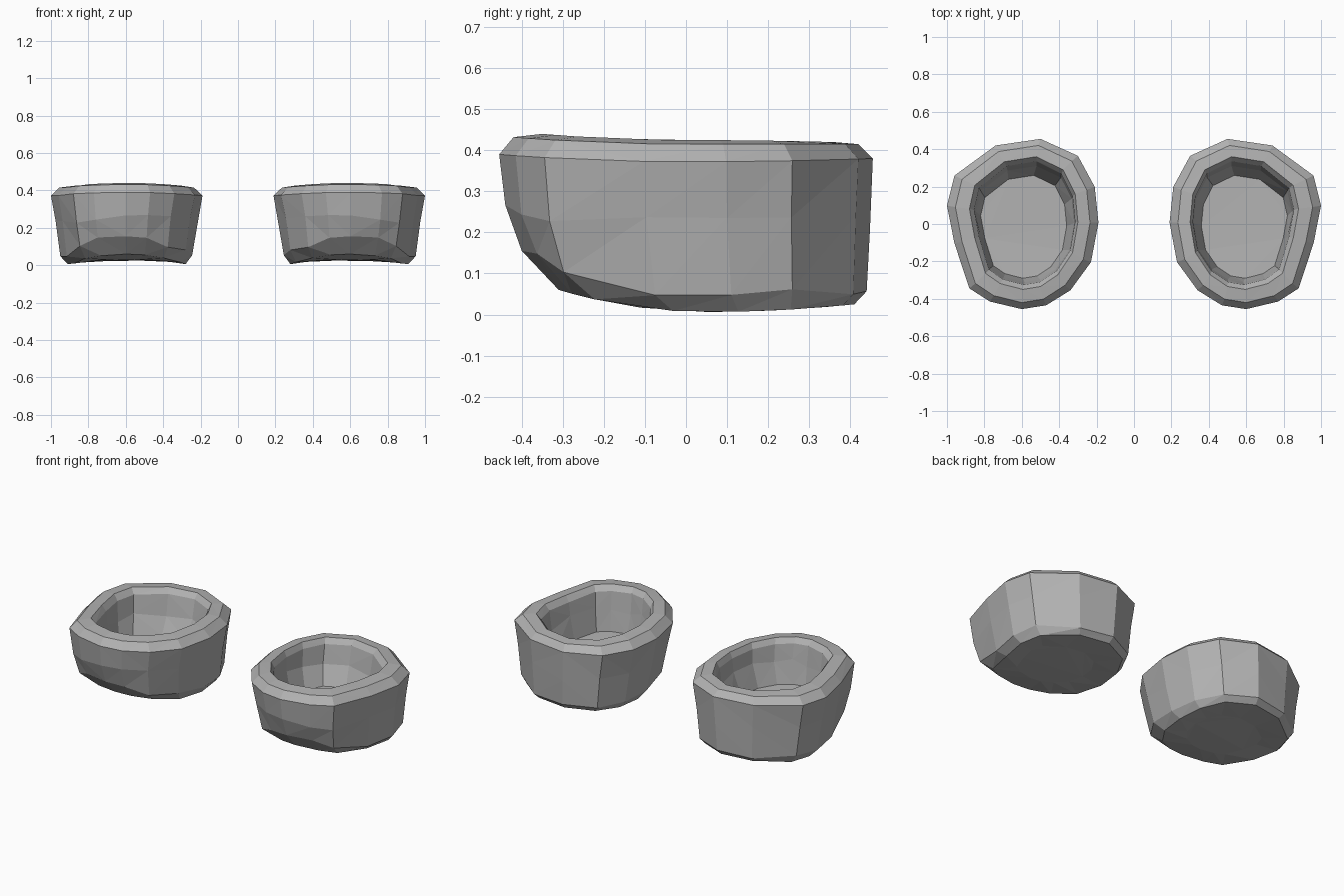
import bpy, bmesh, random
from mathutils import Vector

old = bpy.data.objects.get("Cube")
if old:
    bpy.data.objects.remove(old, do_unlink=True)

grey = bpy.data.materials.new("plain grey")
grey.use_nodes = True
grey.diffuse_color = (0.45, 0.45, 0.45, 1)
grey.node_tree.nodes["Principled BSDF"].inputs["Base Color"].default_value = (0.45, 0.45, 0.45, 1)

# Faceted footprint of the left shoe, seen from above
OUTLINE = [(.50, .455), (.74, .42), (.96, .26), (1, .10), (.96, -.10), (.88, -.34), (.77, -.41),
           (.60, -.45), (.47, -.43), (.34, -.35), (.23, -.20), (.19, .01), (.21, .20), (.30, .365)]

# Rings: x range, y range, then height at front, middle and back
RINGS = [
    (.40, .80, -.16, .24, .03, .025, .03),     # sole centre
    (.28, .91, -.31, .41, .06, .006, .025),    # sole edge
    (.245, .95, -.40, .44, .14, .065, .07),    # lower bevel
    (.22, .975, -.44, .448, .26, .22, .22),    # wall
    (.19, 1.0, -.455, .455, .39, .372, .38),   # widest line
    (.235, .955, -.42, .42, .432, .415, .415), # outer rim
    (.30, .88, -.35, .36, .44, .425, .42),     # inner rim
    (.315, .855, -.325, .335, .41, .39, .39),  # lip
    (.32, .845, -.31, .31, .30, .29, .28),     # inner wall
    (.36, .82, -.29, .26, .18, .17, .17),      # insole edge
]


def ring_points(x0, x1, y0, y1, front, mid, back):
    for px, py in OUTLINE:
        u, v = (px - .19) / .81, (py + .45) / .905
        t = 2 * v - 1
        z = mid + ((back if t > 0 else front) - mid) * t * t
        yield Vector((x0 + u * (x1 - x0), y0 + v * (y1 - y0), z))


def make_shoe(name, side):
    rng = random.Random(4)
    bm = bmesh.new()
    loops = []
    for level, ring in enumerate(RINGS):
        loop = []
        for p in ring_points(*ring):
            if level in (2, 3, 8):             # hand-cut unevenness of the walls
                p.z += rng.uniform(-.025, .025)
            loop.append(bm.verts.new((side * p.x, p.y, p.z)))
        loops.append(loop)
    n = len(OUTLINE)
    for low, high in zip(loops, loops[1:]):
        for i in range(n):
            j = (i + 1) % n
            bm.faces.new((low[i], low[j], high[j], high[i]))
    bm.faces.new(loops[0])
    bm.faces.new(loops[-1])
    bmesh.ops.triangulate(bm, faces=bm.faces[:])
    bmesh.ops.recalc_face_normals(bm, faces=bm.faces[:])
    mesh = bpy.data.meshes.new(name)
    bm.to_mesh(mesh)
    bm.free()
    mesh.materials.append(grey)
    obj = bpy.data.objects.new(name, mesh)
    bpy.context.collection.objects.link(obj)


make_shoe("left_shoe", 1)
make_shoe("right_shoe", -1)
